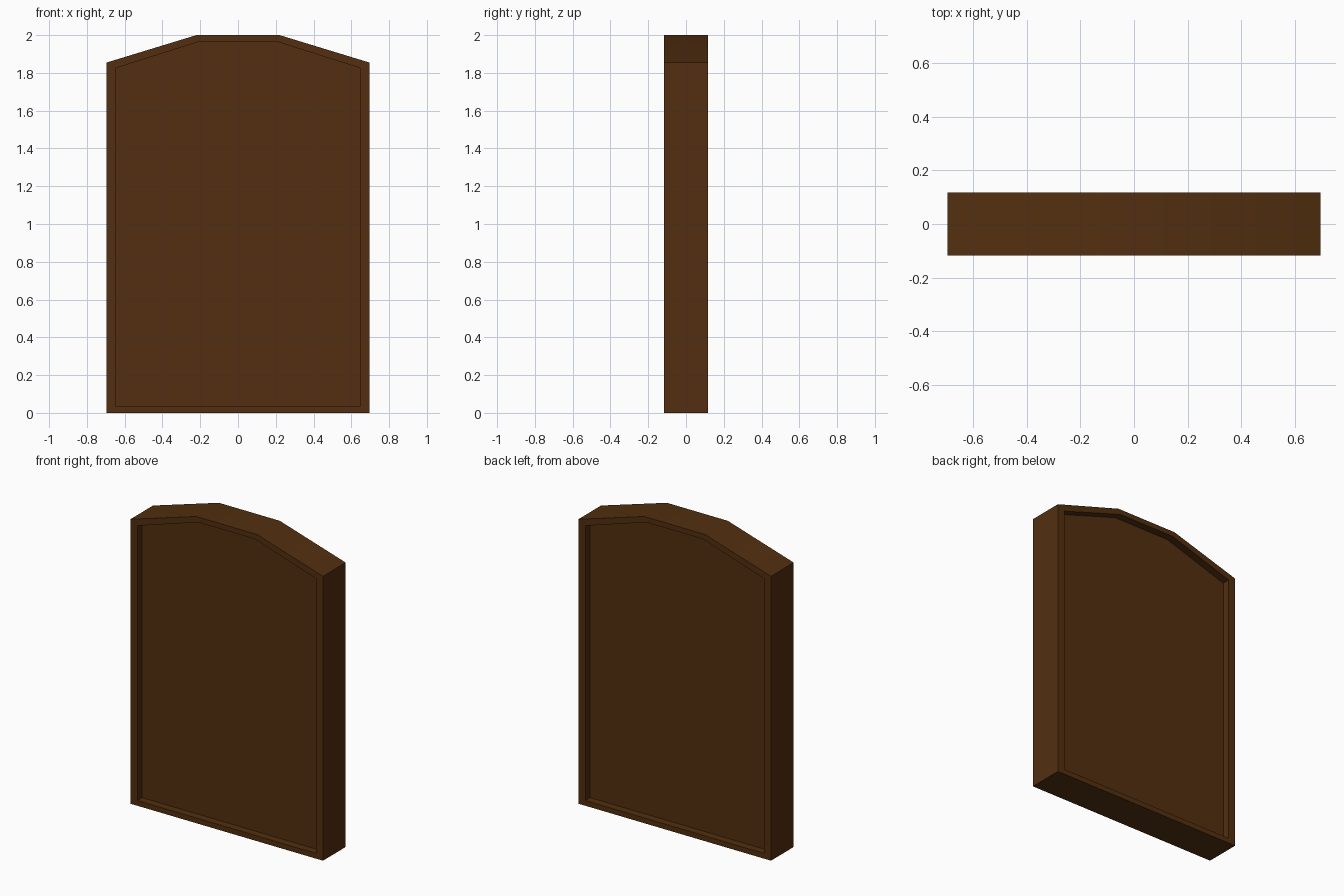
import bpy
import bmesh
import math

cube = bpy.data.objects.get("Cube")
if cube:
    bpy.data.objects.remove(cube, do_unlink=True)

HALF_W, HALF_D = 0.695, 0.117
RECESS = 0.05
SCALE_X, SCALE_Z = 0.928, 0.966

# Dark brown wood
wood = bpy.data.materials.new("dark_brown_wood")
wood.use_nodes = True
colour = (0.085, 0.028, 0.005, 1)
wood.diffuse_color = colour
wood.node_tree.nodes["Principled BSDF"].inputs["Base Color"].default_value = colour

# Arched outline, mirrored from its right half
half = [(HALF_W, 0), (HALF_W, 1.855), (0.22, 2)]
outline = half + [(-x, z) for x, z in reversed(half)]
inner = [(x * SCALE_X, 1 + (z - 1) * SCALE_Z) for x, z in outline]

bm = bmesh.new()


def ring(points, y):
    return [bm.verts.new((x, y, z)) for x, z in points]


def bridge(a, b):
    for i in range(len(a)):
        j = (i + 1) % len(a)
        bm.faces.new((a[i], a[j], b[j], b[i]))


# Sunken front panel, rim, outer edge, rim, sunken back panel
rings = [
    ring(inner, -HALF_D + RECESS),
    ring(inner, -HALF_D),
    ring(outline, -HALF_D),
    ring(outline, HALF_D),
    ring(inner, HALF_D),
    ring(inner, HALF_D - RECESS),
]
for a, b in zip(rings, rings[1:]):
    bridge(a, b)
bm.faces.new(rings[0])
bm.faces.new(rings[-1])
bmesh.ops.recalc_face_normals(bm, faces=bm.faces)

mesh = bpy.data.meshes.new("arched_panel")
bm.to_mesh(mesh)
bm.free()
mesh.materials.append(wood)
panel = bpy.data.objects.new("arched_panel", mesh)
bpy.context.collection.objects.link(panel)

# Soft arch, crisp corners
bpy.ops.object.select_all(action="DESELECT")
panel.select_set(True)
bpy.context.view_layer.objects.active = panel
bpy.ops.object.shade_smooth_by_angle(angle=math.radians(30))
